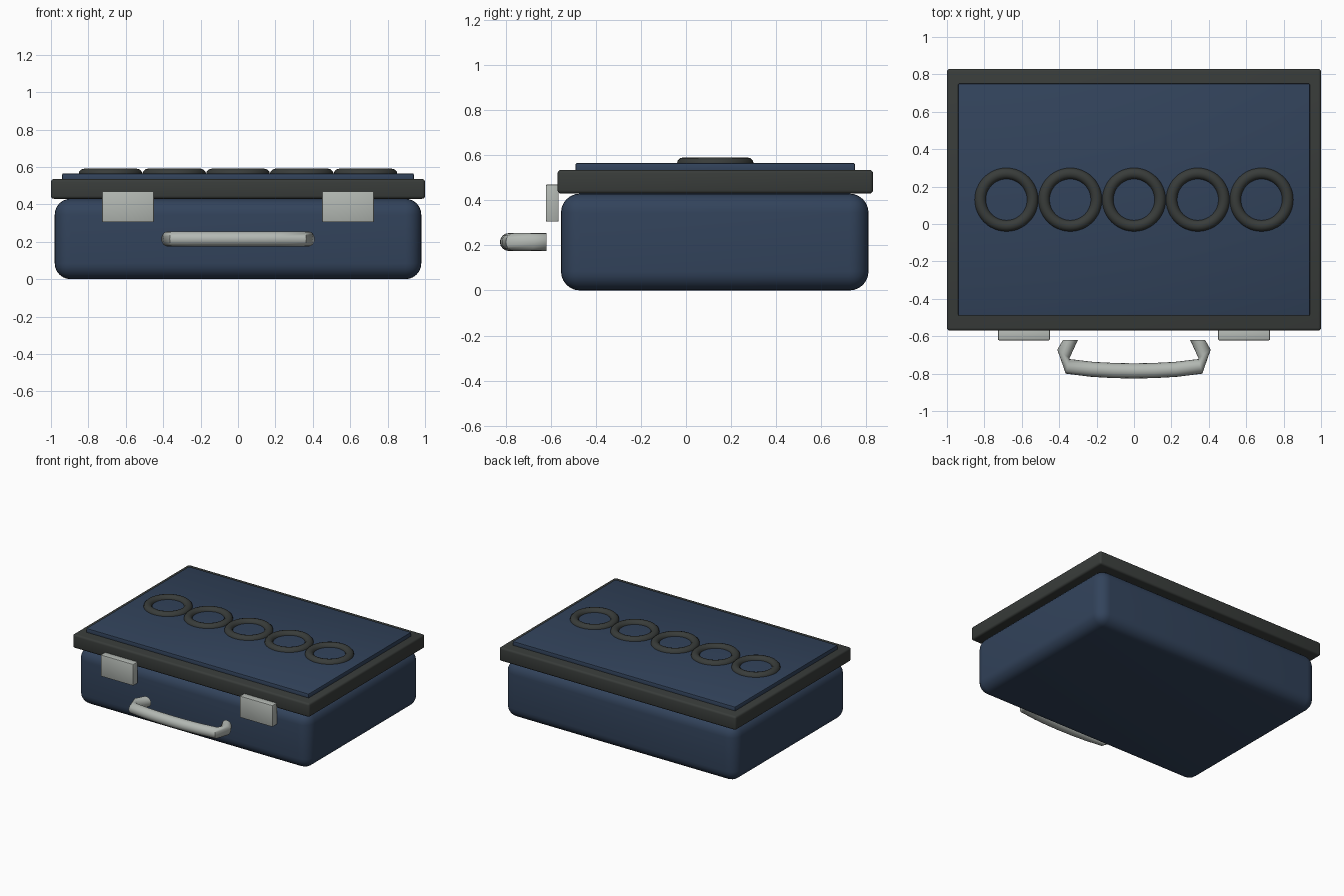
import bpy, bmesh, math
from mathutils import Vector

cube = bpy.data.objects.get("Cube")
if cube:
    bpy.data.objects.remove(cube, do_unlink=True)


def material(name, rgb):
    mat = bpy.data.materials.new(name)
    mat.use_nodes = True
    mat.diffuse_color = (*rgb, 1)
    mat.node_tree.nodes["Principled BSDF"].inputs["Base Color"].default_value = (*rgb, 1)
    return mat


blue = material("blue_shell", (0.032, 0.056, 0.105))
dark = material("dark_trim", (0.04, 0.045, 0.042))
metal = material("pale_metal", (0.45, 0.48, 0.45))


def finish(obj, name, mat, angle=35):
    obj.name = name
    obj.data.materials.append(mat)
    bpy.ops.object.select_all(action="DESELECT")
    obj.select_set(True)
    bpy.context.view_layer.objects.active = obj
    bpy.ops.object.shade_smooth_by_angle(angle=math.radians(angle))
    return obj


def box(name, low, high, mat, bevel, segments):
    low, high = Vector(low), Vector(high)
    bpy.ops.mesh.primitive_cube_add(size=1, location=(low + high) / 2)
    obj = bpy.context.object
    obj.scale = high - low
    bpy.ops.object.transform_apply(location=False, rotation=False, scale=True)
    mod = obj.modifiers.new("rounded_edges", "BEVEL")
    mod.width = bevel
    mod.segments = segments
    bpy.ops.object.modifier_apply(modifier=mod.name)
    return finish(obj, name, mat)


# Case shell, lid rim and raised lid panel
box("case_body", (-0.98, -0.555, 0), (0.98, 0.81, 0.43), blue, 0.085, 6)
box("lid_rim", (-1, -0.57, 0.43), (1, 0.83, 0.535), dark, 0.015, 3)
box("lid_panel", (-0.94, -0.49, 0.52), (0.94, 0.75, 0.565), blue, 0.006, 2)

# Row of rings across the lid
for i in range(5):
    bpy.ops.mesh.primitive_torus_add(
        location=((i - 2) * 0.341, 0.13, 0.56), major_radius=0.14,
        minor_radius=0.031, major_segments=48, minor_segments=12)
    finish(bpy.context.object, f"lid_ring_{i + 1}", dark)

# Pair of front latches
for side, name in ((-1, "right_latch"), (1, "left_latch")):
    x1, x2 = sorted((side * 0.45, side * 0.727))
    box(name, (x1, -0.622, 0.305), (x2, -0.565, 0.47), metal, 0.006, 2)

# Handle: outer and inner edge of each cross-section, mirrored about the middle
half = [((-0.38, -0.62), (-0.30, -0.62)),
        ((-0.41, -0.672), (-0.345, -0.718)),
        ((-0.365, -0.80), (-0.345, -0.722)),
        ((-0.23, -0.817), (-0.22, -0.737)),
        ((-0.11, -0.824), (-0.107, -0.743))]
middle = [((0, -0.826), (0, -0.745))]
mirrored = [tuple((-x, y) for x, y in pair) for pair in reversed(half)]

bm = bmesh.new()
SIDES = 16
rings = []
for outer, inner in half + middle + mirrored:
    outer, inner = Vector((*outer, 0)), Vector((*inner, 0))
    centre, spoke = (outer + inner) / 2, (outer - inner) / 2
    ring = []
    for k in range(SIDES):
        a = math.tau * k / SIDES
        height = Vector((0, 0, 0.215 + 0.04 * math.sin(a)))
        ring.append(bm.verts.new(centre + spoke * math.cos(a) + height))
    rings.append(ring)
for a, b in zip(rings, rings[1:]):
    for k in range(SIDES):
        n = (k + 1) % SIDES
        bm.faces.new((a[k], a[n], b[n], b[k]))
bm.faces.new(rings[0])
bm.faces.new(rings[-1])
bmesh.ops.recalc_face_normals(bm, faces=bm.faces)
mesh = bpy.data.meshes.new("carry_handle")
bm.to_mesh(mesh)
bm.free()
handle = bpy.data.objects.new("carry_handle", mesh)
bpy.context.collection.objects.link(handle)
finish(handle, "carry_handle", metal, 50)
